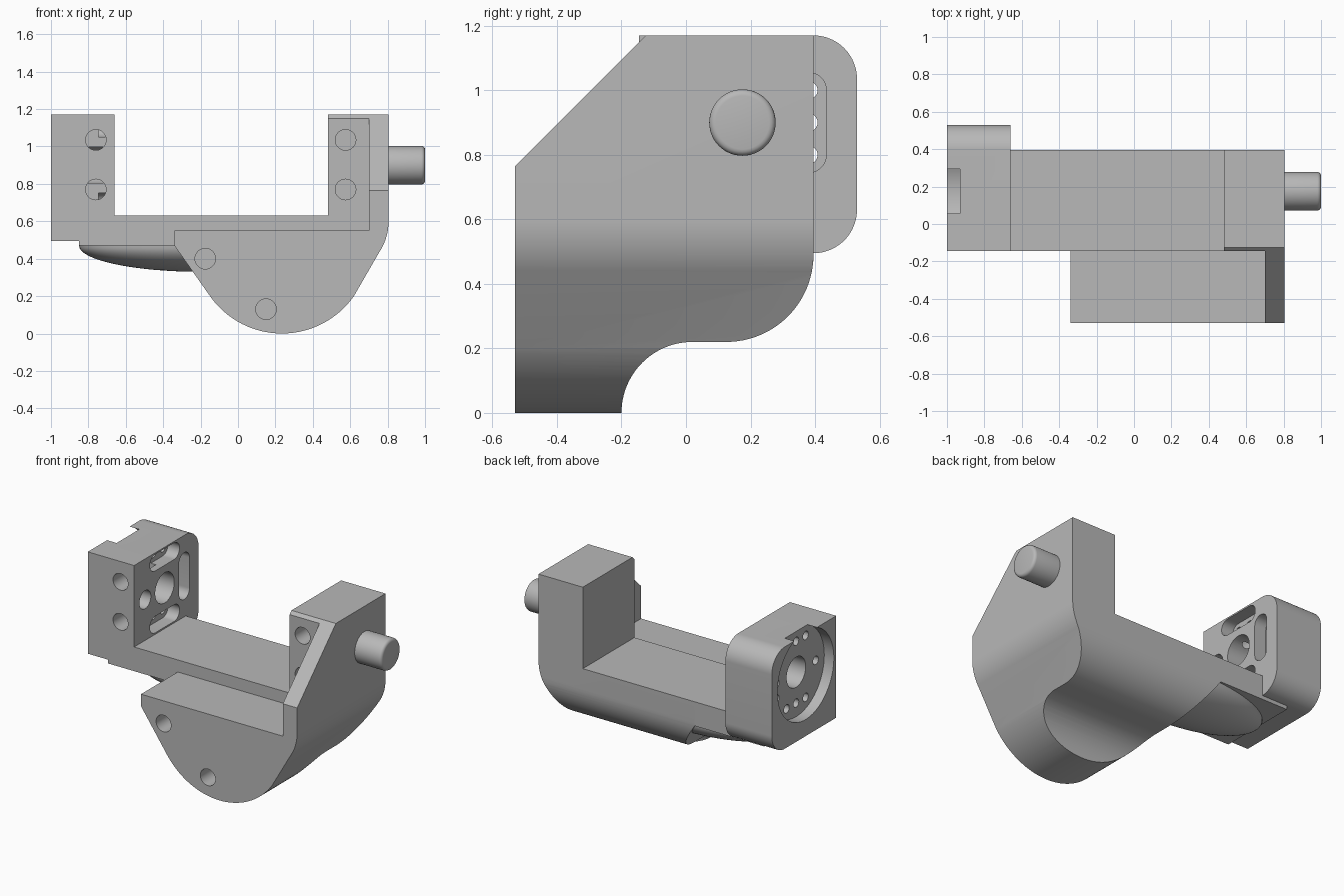
import bpy, bmesh
from math import sin, cos, pi, radians
from mathutils import Vector, Matrix

if "Cube" in bpy.data.objects:
    bpy.data.objects.remove(bpy.data.objects["Cube"])

grey = bpy.data.materials.new("plain grey")
grey.use_nodes = True
grey.diffuse_color = (0.48, 0.48, 0.48, 1)
grey.node_tree.nodes["Principled BSDF"].inputs["Base Color"].default_value = (0.48, 0.48, 0.48, 1)


def arc(cx, cy, r, start, end, n=20):
    """Points on an arc, angles in degrees."""
    steps = [radians(start + (end - start) * i / n) for i in range(n + 1)]
    return [(cx + r * cos(a), cy + r * sin(a)) for a in steps]


def circle(cx, cy, r, n=40):
    return arc(cx, cy, r, 0, 360, n)[:-1]


def make_object(name, bm):
    bmesh.ops.recalc_face_normals(bm, faces=bm.faces)
    mesh = bpy.data.meshes.new(name)
    bm.to_mesh(mesh)
    bm.free()
    mesh.materials.append(grey)
    obj = bpy.data.objects.new(name, mesh)
    bpy.context.collection.objects.link(obj)
    return obj


def prism(name, outline, axis, lo, hi):
    """Extrude a (y, z) outline along x, or an (x, z) outline along y."""
    def place(p, d):
        return (d, p[0], p[1]) if axis == "x" else (p[0], d, p[1])
    bm = bmesh.new()
    face = bm.faces.new([bm.verts.new(place(p, lo)) for p in outline])
    grown = bmesh.ops.extrude_face_region(bm, geom=[face])["geom"]
    move = Vector(place((0, 0), hi - lo))
    bmesh.ops.translate(bm, vec=move, verts=[v for v in grown if isinstance(v, bmesh.types.BMVert)])
    return make_object(name, bm)


def boolean(obj, tool, operation="DIFFERENCE"):
    """Apply one boolean and remove the tool."""
    mod = obj.modifiers.new("cut", "BOOLEAN")
    mod.operation, mod.solver, mod.object = operation, "EXACT", tool
    bpy.context.view_layer.update()
    graph = bpy.context.evaluated_depsgraph_get()
    mesh = bpy.data.meshes.new_from_object(obj.evaluated_get(graph))
    obj.modifiers.clear()
    obj.data = mesh
    bpy.data.objects.remove(tool)


def bore(obj, outline, axis, lo, hi):
    boolean(obj, prism("cutter", outline, axis, lo, hi))


FRONT, STEP, BACK, TOP = -0.53, -0.145, 0.395, 1.17
FLOOR, RIM, SHAFT_Y, SHAFT_Z = 0.63, 0.805, 0.175, 0.9
HOLE = 0.055

# Main body: front silhouette intersected with side silhouette
front_outline = arc(0.235, 0.47, 0.47, 215, 325, 40)
front_outline += arc(RIM - 0.3, 0.6, 0.3, -34, 0, 14)
front_outline += [(RIM, TOP), (0.48, TOP), (0.48, FLOOR), (-0.34, FLOOR), (-0.34, 0.47)]
side_outline = [(FRONT, 0)] + arc(0.02, 0, 0.22, 180, 90, 24)
side_outline += arc(BACK - 0.27, 0.49, 0.27, -90, 0, 24)
side_outline += [(BACK, TOP), (-0.125, TOP), (FRONT, 0.765)]
body = prism("main_body", front_outline, "y", FRONT - 0.1, BACK + 0.1)
boolean(body, prism("side_shape", side_outline, "x", -0.6, 1), "INTERSECT")

# Front pocket leaving a thin side wall
bore(body, [(-0.5, 0.55), (0.7, 0.55), (0.7, 1.4), (-0.5, 1.4)], "y", -0.8, STEP)

# Screw holes in the front of the body
for x, z in ((-0.175, 0.4), (0.15, 0.13)):
    bore(body, circle(x, z, HOLE), "y", -0.7, -0.28)
for z in (1.035, 0.77):
    bore(body, circle(0.575, z, HOLE), "y", -0.3, 0.12)

# Bridge plate between the body and the end bracket
bridge = prism("bridge_plate", [(-0.66, FLOOR), (-0.66, 0.495), (-0.85, 0.495), (-0.85, 0.47),
                                (-0.34, 0.47), (-0.34, FLOOR)], "y", STEP, BACK)

# End bracket with rounded back corners
end_outline = [(STEP, TOP), (STEP, 0.495)]
end_outline += arc(BACK, 0.63, 0.135, -90, 0) + arc(BACK, TOP - 0.135, 0.135, 0, 90)
bracket = prism("end_bracket", end_outline, "x", -1, -0.66)
for z in (1.035, 0.77):
    bore(bracket, circle(-0.76, z, HOLE), "y", -0.3, 0.15)

# Round recess on the outside and the central bore
bore(bracket, circle(SHAFT_Y, SHAFT_Z, 0.295, 72), "x", -1.1, -0.93)
bore(bracket, circle(SHAFT_Y, SHAFT_Z, 0.1), "x", -1.1, -0.5)

# Slots with three small holes at the back, top and bottom; one hole in front
DIST, GAP = 0.205, 0.1
for turn, offsets in ((0, (-GAP, 0, GAP)), (90, (-GAP, 0, GAP)), (270, (-GAP, 0, GAP)), (180, (0,))):
    spin = Matrix.Rotation(radians(turn), 2)

    def around(points):
        turned = [spin @ Vector(p) for p in points]
        return [(p.x + SHAFT_Y, p.y + SHAFT_Z) for p in turned]
    half = max(offsets)
    if half:
        slot = arc(DIST, half, HOLE, 0, 180) + arc(DIST, -half, HOLE, 180, 360)
    else:
        slot = circle(DIST, 0, 0.06)
    bore(bracket, around(slot), "x", -0.745, -0.5)
    for off in offsets:
        bore(bracket, around(circle(DIST, off, 0.028, 20)), "x", -1.1, -0.7)

# Rounded fairing under the bridge
bm = bmesh.new()
bmesh.ops.create_uvsphere(bm, u_segments=64, v_segments=32, radius=1)
bmesh.ops.bisect_plane(bm, geom=bm.verts[:] + bm.edges[:] + bm.faces[:],
                       plane_co=(0, 0, 0), plane_no=(0, 0, 1), clear_outer=True)
bmesh.ops.scale(bm, vec=(0.65, 0.265, 0.14), verts=bm.verts)
bmesh.ops.translate(bm, vec=(-0.2, 0.125, 0.47), verts=bm.verts)
fairing = make_object("under_fairing", bm)

# Pivot shaft with a softened end
shaft = prism("pivot_shaft", circle(SHAFT_Y, SHAFT_Z, 0.103, 48), "x", 0.79, 1.0)
bm = bmesh.new()
bm.from_mesh(shaft.data)
rim = [e for e in bm.edges if all(v.co.x > 0.99 for v in e.verts)]
bmesh.ops.bevel(bm, geom=rim, offset=0.02, segments=4, profile=0.5, affect="EDGES")
bm.to_mesh(shaft.data)
bm.free()

# Smooth the curved surfaces, keep real edges sharp
bpy.ops.object.select_all(action="DESELECT")
for obj in (body, bridge, bracket, fairing, shaft):
    obj.select_set(True)
bpy.context.view_layer.objects.active = body
bpy.ops.object.shade_smooth_by_angle(angle=radians(28))
